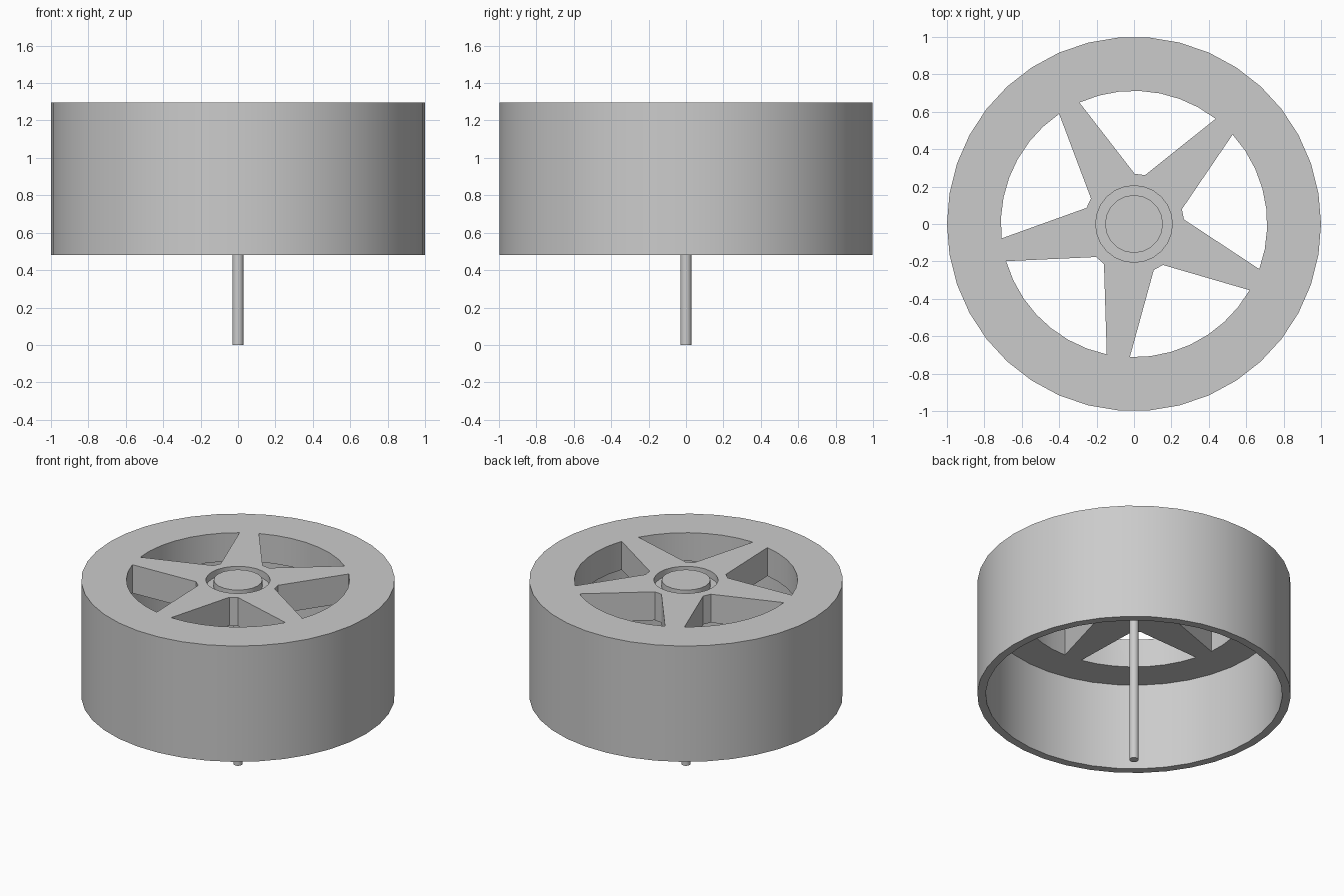
import bpy
import bmesh
from math import cos, sin, radians, pi

if "Cube" in bpy.data.objects:
    bpy.data.objects.remove(bpy.data.objects["Cube"], do_unlink=True)

TOP, BASE = 1.295, 0.48      # wheel height range
FACE_DEPTH = 0.2             # thickness of the spoked face
RIM_SIDES = 38

grey = bpy.data.materials.new("plain grey")
grey.use_nodes = True
grey.diffuse_color = (0.6, 0.6, 0.6, 1)
grey.node_tree.nodes["Principled BSDF"].inputs["Base Color"].default_value = (0.6, 0.6, 0.6, 1)


def polar(r, degrees):
    return (r * cos(radians(degrees)), r * sin(radians(degrees)))


def circle(r, sides):
    return [polar(r, 360 * i / sides) for i in range(sides)]


def prism(name, outline, z0, z1):
    """Extrude a flat outline from z0 to z1."""
    bm = bmesh.new()
    face = bm.faces.new([bm.verts.new((x, y, z0)) for x, y in outline])
    out = bmesh.ops.extrude_face_region(bm, geom=[face], use_keep_orig=True)
    for v in out["geom"]:
        if isinstance(v, bmesh.types.BMVert):
            v.co.z = z1
    bmesh.ops.recalc_face_normals(bm, faces=bm.faces)
    mesh = bpy.data.meshes.new(name)
    bm.to_mesh(mesh)
    bm.free()
    mesh.materials.append(grey)
    obj = bpy.data.objects.new(name, mesh)
    bpy.context.collection.objects.link(obj)
    return obj


def select(obj):
    bpy.ops.object.select_all(action='DESELECT')
    obj.select_set(True)
    bpy.context.view_layer.objects.active = obj


def cut(target, cutter):
    cutter.hide_render = True
    mod = target.modifiers.new("cut", 'BOOLEAN')
    mod.operation, mod.solver, mod.object = 'DIFFERENCE', 'EXACT', cutter
    select(target)
    bpy.ops.object.modifier_apply(modifier=mod.name)
    bpy.data.objects.remove(cutter, do_unlink=True)


# Wheel drum, hollow from below
wheel = prism("wheel", circle(1, RIM_SIDES), BASE, TOP)
cut(wheel, prism("hollow", circle(0.946, RIM_SIDES), BASE - 0.1, TOP - FACE_DEPTH))

# Five tapered openings leave the spokes between them
for i in range(5):
    mid = 11.2 + 72 * i
    outline = [polar(0.712, mid - 31 + 62 * k / 7) for k in range(8)]
    outline += [polar(0.268, mid + 6), polar(0.268, mid - 6)]
    cut(wheel, prism("opening", outline, TOP - FACE_DEPTH - 0.1, TOP + 0.1))

# Round recess around the hub cap
cut(wheel, prism("recess", circle(0.205, 24), TOP - 0.05, TOP + 0.1))

# Hub cap and axle
hub_cap = prism("hub_cap", circle(0.155, 20), TOP - 0.06, TOP)
axle = prism("axle", circle(0.03, 16), 0, TOP - FACE_DEPTH + 0.02)

for part in (wheel, hub_cap, axle):
    select(part)
    bpy.ops.object.shade_smooth_by_angle(angle=radians(30))
